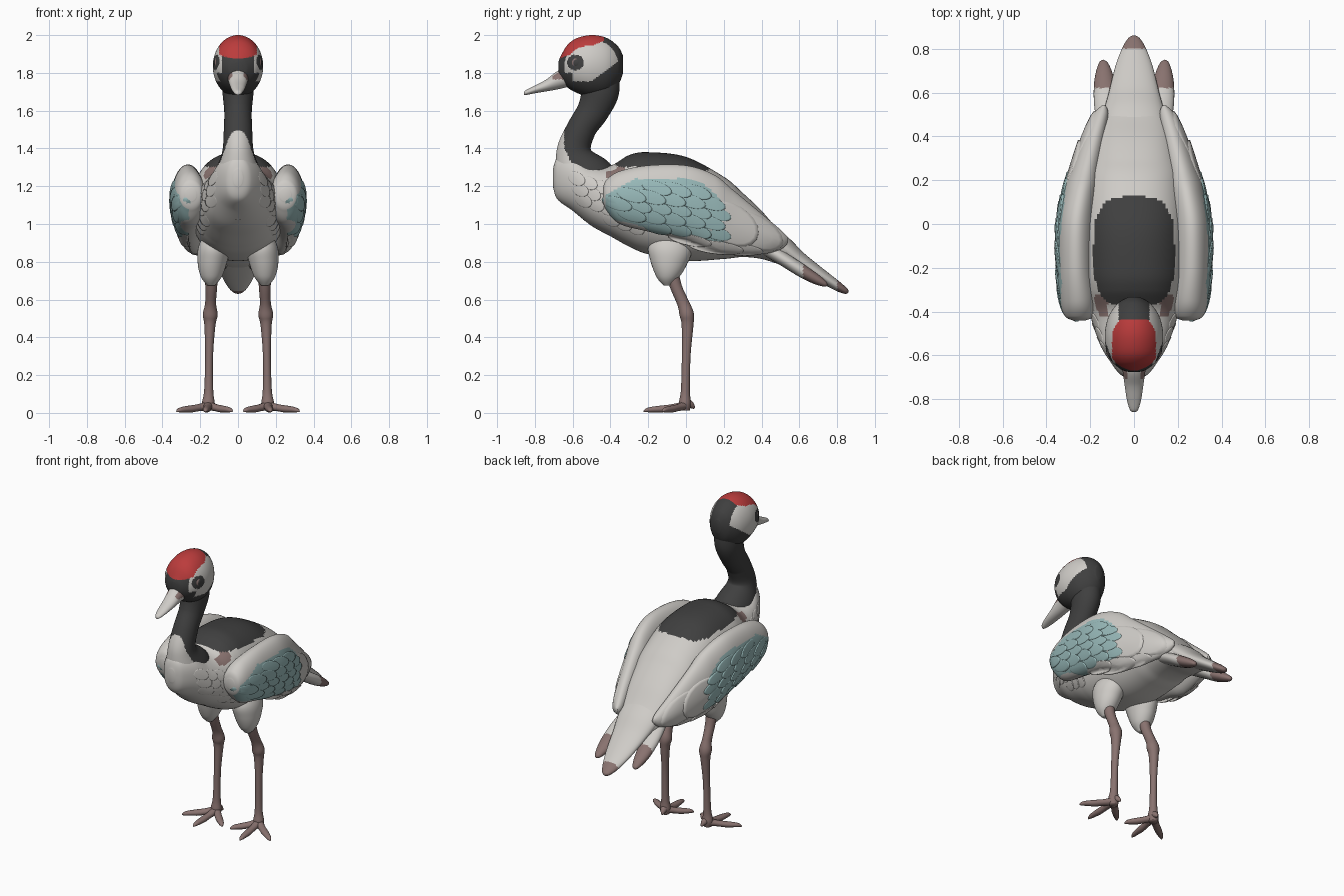
import bpy, bmesh, math
from mathutils import Vector

if "Cube" in bpy.data.objects:
    bpy.data.objects.remove(bpy.data.objects["Cube"])

# ---- colours
MATS = []
for name, c in [("pale_grey", (0.62, 0.60, 0.57)), ("charcoal", (0.05, 0.05, 0.05)),
                ("crown_red", (0.50, 0.045, 0.045)), ("dusty_teal", (0.31, 0.48, 0.48)),
                ("leg_brown", (0.25, 0.17, 0.16))]:
    m = bpy.data.materials.new(name)
    m.diffuse_color = (*c, 1)
    m.use_nodes = True
    m.node_tree.nodes["Principled BSDF"].inputs["Base Color"].default_value = m.diffuse_color
    MATS.append(m)
PALE, DARK, RED, TEAL, BROWN = range(5)


# ---- helpers
def smooth(pts, steps):
    """Catmull-Rom through rows of numbers."""
    out, n = [], len(pts)
    for i in range(n - 1):
        p = [pts[max(0, min(n - 1, i + k))] for k in (-1, 0, 1, 2)]
        for s in range(steps):
            t = s / steps
            out.append([0.5 * (2 * b + (c - a) * t + (2 * a - 5 * b + 4 * c - d) * t * t
                               + (3 * b - a - 3 * c + d) * t ** 3) for a, b, c, d in zip(*p)])
    out.append(list(pts[-1]))
    return out


def finish(name, bm, rule, mirror=False):
    bmesh.ops.recalc_face_normals(bm, faces=bm.faces)
    for f in bm.faces:
        f.smooth = True
        f.material_index = rule(f.calc_center_median()) if callable(rule) else rule
    me = bpy.data.meshes.new(name)
    bm.to_mesh(me)
    bm.free()
    for m in MATS:
        me.materials.append(m)
    ob = bpy.data.objects.new(name, me)
    bpy.context.collection.objects.link(ob)
    if mirror:
        mod = ob.modifiers.new("mirror", 'MIRROR')
        mod.use_mirror_merge = False
    return ob


def bridge(bm, rings):
    vs = [[bm.verts.new(p) for p in r] for r in rings]
    n = len(vs[0])
    for a, b in zip(vs, vs[1:]):
        for i in range(n):
            bm.faces.new((a[i], a[(i + 1) % n], b[(i + 1) % n], b[i]))
    bm.faces.new(vs[0])
    bm.faces.new(vs[-1])


def loft(name, stations, rule, seg=72, steps=14, mirror=False, power=2.0):
    """Upright rounded sections: (y, z_bottom, z_top, half_width, x_centre)."""
    bm, rings = bmesh.new(), []
    for y, zb, zt, hw, xc in smooth(stations, steps):
        ring = []
        for k in range(seg):
            c, s = math.cos(2 * math.pi * k / seg), math.sin(2 * math.pi * k / seg)
            f = (abs(c) ** power + abs(s) ** power) ** (-1 / power)
            ring.append((xc + hw * c * f, y, (zb + zt) / 2 + (zt - zb) / 2 * s * f))
        rings.append(ring)
    bridge(bm, rings)
    return finish(name, bm, rule, mirror)


def add_tube(bm, pts, seg, steps):
    """Tube through (x, y, z, side_radius, depth_radius)."""
    rows = smooth(pts, steps)
    cs, rings = [Vector(r[:3]) for r in rows], []
    for i, r in enumerate(rows):
        t = (cs[min(i + 1, len(cs) - 1)] - cs[max(i - 1, 0)]).normalized()
        a = (Vector((1, 0, 0)) - t * t.x).normalized()
        b = t.cross(a)
        rings.append([cs[i] + a * (r[3] * math.cos(q)) + b * (r[4] * math.sin(q))
                      for q in (2 * math.pi * k / seg for k in range(seg))])
    bridge(bm, rings)


def tube(name, pts, rule, seg=24, steps=8, mirror=False):
    bm = bmesh.new()
    add_tube(bm, pts, seg, steps)
    return finish(name, bm, rule, mirror)


def side_x(dense, y, z, power):
    """Outer x of a lofted surface at (y, z)."""
    y = max(dense[0][0], min(dense[-1][0], y))
    for p, q in zip(dense, dense[1:]):
        if p[0] <= y <= q[0]:
            t = (y - p[0]) / max(1e-6, q[0] - p[0])
            _, zb, zt, hw, xc = [u + (v - u) * t for u, v in zip(p, q)]
            k = abs(z - (zb + zt) / 2) / max(1e-4, (zt - zb) / 2)
            return xc + hw * max(0, 1 - k ** power) ** (1 / power)
    return 0


def add_feather(bm, dense, y, z, length, width, slope, lift, power=2.0):
    """Raised scallop that follows a lofted surface; its rear end is lifted most."""
    n, prev = 20, None
    ca, sa = math.cos(slope), math.sin(slope)
    for j, r in enumerate((1, 0.97, 0.85, 0.6, 0.3, 0.02)):
        ring = []
        for k in range(n):
            q = 2 * math.pi * k / n
            a, b = r * math.cos(q), r * math.sin(q)
            yy = y + a * length * ca - b * width * sa
            zz = z + a * length * sa + b * width * ca
            off = -0.006 if j == 0 else lift * (0.55 + 0.6 * a)
            ring.append(bm.verts.new((side_x(dense, yy, zz, power) + off, yy, zz)))
        if prev:
            for k in range(n):
                bm.faces.new((prev[k], prev[(k + 1) % n], ring[(k + 1) % n], ring[k]))
        prev = ring
    bm.faces.new(prev)


# ---- body with dark saddle
BODY = [(-.705, 1.20, 1.29, .025, 0), (-.68, 1.13, 1.35, .07, 0), (-.6, 1.07, 1.37, .125, 0),
        (-.5, .99, 1.32, .17, 0), (-.4, .935, 1.31, .20, 0), (-.3, .88, 1.365, .225, 0),
        (-.2, .84, 1.38, .24, 0), (0, .805, 1.355, .245, 0), (.2, .815, 1.25, .225, 0),
        (.3, .825, 1.165, .20, 0), (.4, .815, 1.07, .175, 0), (.5, .785, .955, .145, 0),
        (.6, .765, .86, .09, 0), (.65, .755, .80, .03, 0)]


def body_rule(p):
    if (abs(p.x) / .185) ** 3.5 + (abs(p.y + .125) / .25) ** 3 < 1 and p.z > 1.28:
        return DARK
    if -.42 < p.y < -.32 and .12 < abs(p.x) < .18 and p.z > 1.24:
        return BROWN
    return PALE


loft("body", BODY, body_rule, 112, 18, power=2.25)

# breast feather scallops
dense_body = smooth(BODY, 8)
bm = bmesh.new()
for row in range(5):
    for k in range(5):
        y, z = -.58 + .065 * row + .018 * k, 1.24 - .058 * k - .022 * row
        if z > 1.07 - .55 * (y + .5):
            add_feather(bm, dense_body, y, z, .05, .034, -.5, .006, 2.25)
finish("breast_feathers", bm, PALE, True)


# ---- neck with pale bib
def neck_rule(p):
    bib = p.z < 1.53 and p.y < -.645 + .5 * max(0, 1.4 - p.z)
    return PALE if p.z < 1.285 or bib else DARK


tube("neck", [(0, -.43, 1.12, .13, .15), (0, -.54, 1.25, .125, .15), (0, -.592, 1.38, .084, .095),
              (0, -.555, 1.50, .075, .078), (0, -.492, 1.60, .073, .085), (0, -.455, 1.70, .082, .10),
              (0, -.455, 1.80, .08, .10)], neck_rule, 80, 18)


# ---- head: red crown, dark face and nape, pale cheeks
def head_rule(p):
    x, y, z = abs(p.x), p.y, p.z
    if z > 1.875 + .4 * (y + .67) and y < -.435 and x < .1:
        return RED
    if x < .07 and y > -.45 or y < -.60 and (x < .085 or z < 1.80):
        return DARK
    if math.hypot(y + .585, (z - 1.855) * 1.1) < .045:
        return DARK
    return PALE if z > 1.755 + max(0, y + .5) * .75 else DARK


loft("head", [(-.675, 1.79, 1.86, .025, 0), (-.665, 1.765, 1.885, .055, 0), (-.63, 1.725, 1.945, .10, 0),
              (-.58, 1.695, 1.983, .125, 0), (-.5, 1.67, 2.0, .133, 0), (-.42, 1.68, 1.985, .115, 0),
              (-.36, 1.735, 1.94, .072, 0), (-.333, 1.80, 1.89, .025, 0)], head_rule, 128, 20)

# ---- beak with brown patches beside the root
loft("beak", [(-.858, 1.682, 1.698, .008, 0), (-.845, 1.683, 1.71, .02, 0), (-.8, 1.692, 1.733, .033, 0),
              (-.74, 1.702, 1.765, .042, 0), (-.67, 1.715, 1.815, .052, 0), (-.59, 1.735, 1.835, .06, 0)],
     lambda p: BROWN if p.y > -.705 and p.z > 1.765 and abs(p.x) > .03 else PALE, 48, 12)

# ---- eyes: brown rim with dark pupil
for name, x, r, col in (("eye_rim", .112, .031, BROWN), ("eye_pupil", .117, .024, DARK)):
    bm = bmesh.new()
    bmesh.ops.create_uvsphere(bm, u_segments=20, v_segments=12, radius=r)
    for v in bm.verts:
        v.co = Vector((x + v.co.x * .45, v.co.y - .575, v.co.z + 1.852))
    finish(name, bm, col, True)

# ---- folded wings
WING = [(-.44, 1.12, 1.19, .03, .25), (-.42, 1.07, 1.235, .065, .25), (-.35, 1.0, 1.28, .086, .254),
        (-.2, .96, 1.31, .088, .264), (0, .915, 1.31, .09, .262), (.15, .855, 1.26, .084, .241),
        (.25, .84, 1.18, .072, .22), (.4, .84, 1.055, .054, .182), (.5, .865, .97, .035, .152),
        (.54, .90, .93, .01, .138)]


def is_teal(y, z):
    return -.425 < y < .24 and .935 - .23 * y < z < 1.24 - 3.4 * max(0, y) ** 2 - .55 * max(0, -.27 - y)


loft("wing", WING, lambda p: TEAL if p.x > .26 and is_teal(p.y, p.z) else PALE, 80, 16, True)

# teal covert feathers in sloping rows, ragged at the lower edge
dense_wing = smooth(WING, 8)
bm = bmesh.new()
for row in range(6):
    for k in range(6):
        y = .16 - .105 * k - .03 * (row % 2)
        z = 1.185 - .052 * row - .10 * (y + .1)
        if is_teal(y + .05, z - .015) and is_teal(y - .05, z + .02):
            add_feather(bm, dense_wing, y, z, .085, .034, -.3, .009)
finish("covert_feathers", bm, TEAL, True)

# long pale flight feathers
bm = bmesh.new()
for y, z, l, w, s, h in ((.36, .965, .175, .085, -.5, .008), (.24, 1.0, .16, .105, -.55, .012),
                         (.16, .875, .15, .035, -.12, .012), (.27, .865, .14, .032, -.08, .008),
                         (.02, .915, .12, .03, -.2, .010)):
    add_feather(bm, dense_wing, y, z, l, w, s, h)
finish("flight_feathers", bm, PALE, True)

# ---- tail
tube("tail_centre", [(0, .28, 1.0, .12, .05), (0, .4, .955, .14, .055), (0, .5, .885, .14, .06),
                     (0, .6, .808, .115, .045), (0, .72, .725, .085, .034), (0, .80, .672, .055, .026),
                     (0, .845, .645, .028, .016), (0, .858, .637, .006, .006)],
     lambda p: BROWN if p.y > .80 else PALE, 32, 10)
tube("tail_side", [(.09, .38, .90, .06, .04), (.115, .53, .805, .065, .036), (.132, .62, .748, .052, .034),
                   (.137, .69, .707, .038, .027), (.14, .735, .682, .02, .015),
                   (.14, .748, .676, .004, .004)], lambda p: BROWN if p.y > .62 else PALE, 24, 10, True)

# ---- legs and feet
tube("thigh", [(.11, -.08, .97, .05, .08), (.128, -.085, .87, .082, .115), (.138, -.092, .79, .076, .095),
               (.142, -.098, .72, .055, .06), (.142, -.098, .675, .02, .02)], PALE, 32, 8, True)
tube("shank", [(.14, -.075, .74, .036, .036), (.142, -.05, .66, .031, .031), (.145, -.015, .58, .029, .032),
               (.147, .004, .52, .039, .038), (.149, .008, .46, .029, .031), (.153, .001, .3, .021, .023),
               (.155, -.003, .12, .024, .024), (.157, -.006, .05, .034, .032),
               (.157, -.006, .012, .026, .026)], BROWN, 20, 8, True)
bm = bmesh.new()
for tx, ty in ((.03, -.125), (.172, -.225), (.325, -.125)):
    def at(f, z, r):
        return (.157 + (tx - .157) * f, -.006 + (ty + .006) * f, z, r, r * .85)
    add_tube(bm, [at(0, .038, .028), at(.3, .028, .022), at(.55, .021, .022), at(.78, .018, .018),
                  at(.92, .014, .013), at(1, .007, .004)], 14, 5)
add_tube(bm, [(.155, -.01, .06, .024, .024), (.15, .022, .045, .02, .02), (.145, .045, .025, .006, .006)], 14, 5)
finish("toes", bm, BROWN, True)
